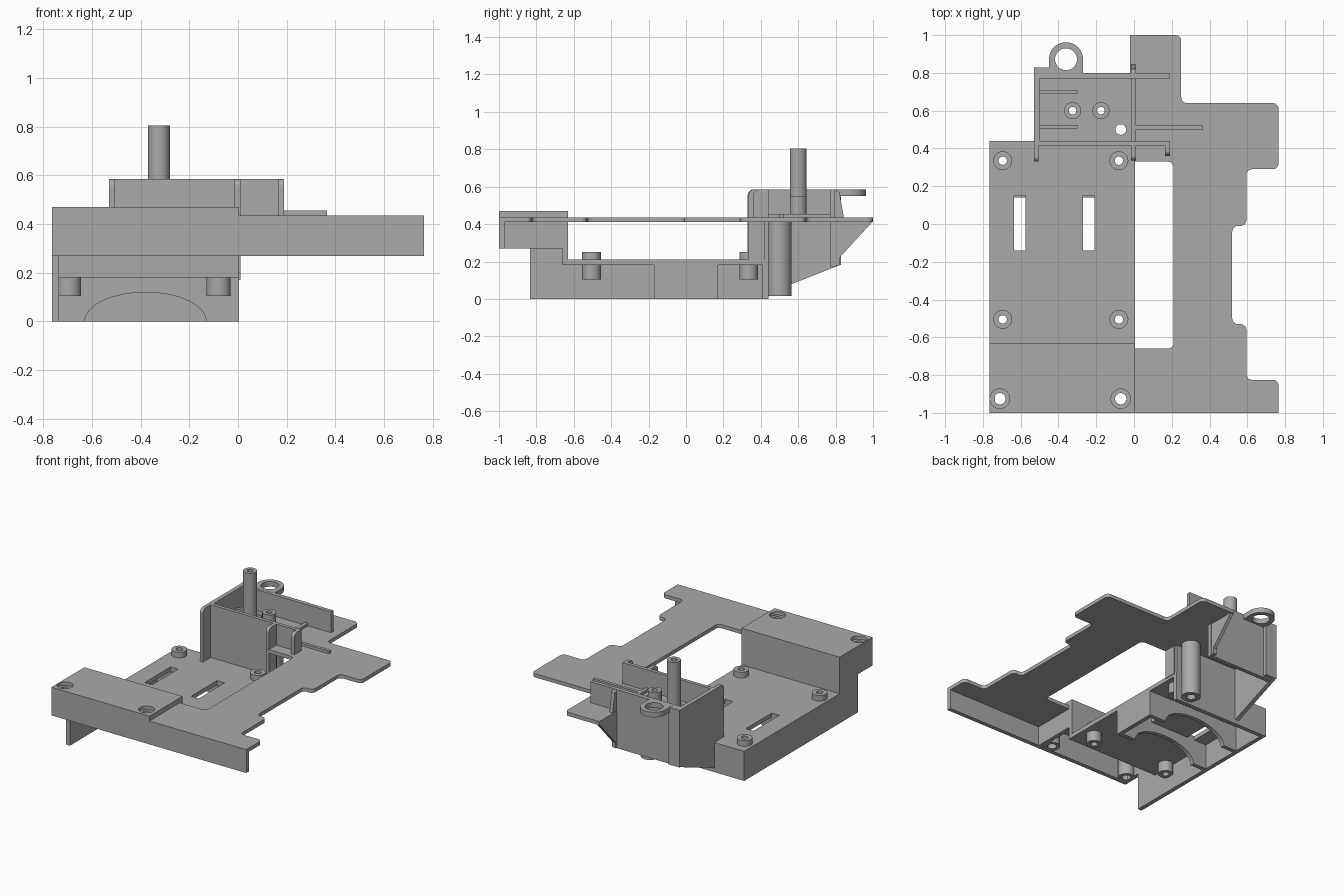
import bpy, bmesh, math
from mathutils import Vector

cube = bpy.data.objects.get("Cube")
if cube:
    bpy.data.objects.remove(cube)

grey = bpy.data.materials.new("plain grey")
grey.use_nodes = True
grey.diffuse_color = (0.4, 0.4, 0.4, 1)
grey.node_tree.nodes["Principled BSDF"].inputs["Base Color"].default_value = (0.4, 0.4, 0.4, 1)


def add_object(name, bm):
    bmesh.ops.recalc_face_normals(bm, faces=bm.faces)
    mesh = bpy.data.meshes.new(name)
    bm.to_mesh(mesh)
    bm.free()
    mesh.materials.append(grey)
    obj = bpy.data.objects.new(name, mesh)
    bpy.context.collection.objects.link(obj)
    return obj


def prism(name, points, lo, hi, axis="z", round_if=None, radius=0.03):
    """Extrude a flat outline along one axis, rounding the chosen corners."""
    place = {"x": lambda a, b, d: (d, a, b),
             "y": lambda a, b, d: (a, d, b),
             "z": lambda a, b, d: (a, b, d)}[axis]
    bm = bmesh.new()
    face = bm.faces.new([bm.verts.new(place(a, b, lo)) for a, b in points])
    new = bmesh.ops.extrude_face_region(bm, geom=[face])["geom"]
    shift = Vector(place(0, 0, hi - lo))
    bmesh.ops.translate(bm, verts=[v for v in new if isinstance(v, bmesh.types.BMVert)], vec=shift)
    if round_if:
        edges = [e for e in bm.edges
                 if abs((e.verts[0].co - e.verts[1].co).normalized().dot(shift.normalized())) > 0.99
                 and round_if(e.verts[0].co)]
        bmesh.ops.bevel(bm, geom=edges, offset=radius, segments=5, profile=0.5, affect="EDGES")
    return add_object(name, bm)


def box(name, x0, x1, y0, y1, z0, z1):
    return prism(name, [(x0, y0), (x1, y0), (x1, y1), (x0, y1)], z0, z1)


def tube(name, x, y, z0, z1, outer, inner, sides=32):
    """Round post with a hole all the way through."""
    bm = bmesh.new()
    rings = []
    for r, z in ((outer, z0), (outer, z1), (inner, z1), (inner, z0)):
        rings.append([bm.verts.new((x + r * math.cos(2 * math.pi * i / sides),
                                    y + r * math.sin(2 * math.pi * i / sides), z))
                      for i in range(sides)])
    for k in range(4):
        a, b = rings[k], rings[(k + 1) % 4]
        for i in range(sides):
            j = (i + 1) % sides
            bm.faces.new((a[i], a[j], b[j], b[i]))
    obj = add_object(name, bm)
    bpy.context.view_layer.objects.active = obj
    bpy.ops.object.select_all(action="DESELECT")
    obj.select_set(True)
    bpy.ops.object.shade_smooth_by_angle(angle=math.radians(35))
    return obj


def circle(x, y, r, sides=32):
    return [(x + r * math.cos(2 * math.pi * i / sides), y + r * math.sin(2 * math.pi * i / sides))
            for i in range(sides)]


def cut(obj, cutters):
    """Subtract the cutters, then remove them."""
    for c in cutters:
        c.hide_render = True
        mod = obj.modifiers.new("cut", "BOOLEAN")
        mod.operation = "DIFFERENCE"
        mod.solver = "EXACT"
        mod.object = c
    graph = bpy.context.evaluated_depsgraph_get()
    mesh = bpy.data.meshes.new_from_object(obj.evaluated_get(graph))
    obj.modifiers.clear()
    obj.data = mesh
    for c in cutters:
        bpy.data.objects.remove(c)


T = 0.03          # wall thickness
L = -0.765        # outer left edge of the tray

# Upper deck with stepped outline
deck_outline = [(0, -1), (0.765, -1), (0.765, -0.825), (0.595, -0.825), (0.595, -0.53),
                (0.52, -0.53), (0.52, -0.01), (0.595, -0.01), (0.595, 0.29), (0.765, 0.29),
                (0.765, 0.64), (0.25, 0.64), (0.25, 1), (-0.02, 1), (-0.02, 0.8),
                (-0.53, 0.8), (-0.53, 0.44), (0, 0.44), (0, 0.33), (0.21, 0.33),
                (0.21, -0.66), (0, -0.66)]
deck = prism("deck", deck_outline, 0.41, 0.436,
             round_if=lambda p: p.x > 0.1 and not (p.x > 0.7 and p.y < -0.9))
cut(deck, [prism("hole", circle(x, 0.6, 0.02), 0.3, 0.6) for x in (-0.325, -0.175)]
    + [prism("hole", circle(-0.07, 0.5, 0.028), 0.3, 0.6)])
box("deck_front_wall", 0, 0.765, -1, -1 + T, 0.27, 0.412)

# Raised front box, open below
lid = box("front_box_lid", L, 0.005, -1, -0.63, 0.44, 0.47)
front_bosses = [(-0.71, -0.925), (-0.07, -0.925)]
cut(lid, [prism("hole", circle(x, y, 0.052), 0.4, 0.5) for x, y in front_bosses])
for x, y in front_bosses:
    tube("front_box_boss", x, y, 0.27, 0.445, 0.055, 0.03)
box("front_box_front_wall", L, 0.005, -1, -1 + T, 0.27, 0.44)
box("front_box_inner_wall", 0.005 - T, 0.005, -1 + T, -0.63, 0.27, 0.44)
box("front_box_back_wall", L, 0.005, -0.66, -0.63, 0.18, 0.44)

# Tray floor with slots and screw bosses
tray = box("tray_floor", L, 0.005, -0.66, 0.44, 0.18, 0.21)
bosses = [(x, y) for x in (-0.695, -0.08) for y in (-0.505, 0.335)]
cut(tray, [box("slot", x, x + 0.06, -0.14, 0.15, 0.1, 0.3) for x in (-0.635, -0.27)]
    + [prism("hole", circle(x, y, 0.04), 0.1, 0.3) for x, y in bosses])
for x, y in bosses:
    tube("tray_boss", x, y, 0.105, 0.25, 0.05, 0.022)

# Walls beneath the tray
prism("tray_outer_wall", [(-1 + T, 0.27), (-0.835, 0.27), (-0.835, 0), (0.44, 0),
                          (0.44, 0.21), (-0.63, 0.21), (-0.63, 0.44), (-1 + T, 0.44)],
      L, L + T, "x")
box("tray_back_wall", L + T, 0.005, 0.44 - T, 0.44, 0, 0.18)
box("tray_inner_wall", 0.005 - T, 0.005, -0.17, 0.17, 0, 0.18)
arch = [(-0.38 + 0.25 * math.cos(math.pi * i / 16), 0.12 * math.sin(math.pi * i / 16))
        for i in range(17)]
for y in (-0.17, 0.17 - T):
    prism("arched_rib", [(0.005 - T, 0)] + arch + [(L + T, 0), (L + T, 0.18), (0.005 - T, 0.18)],
          y, y + T, "y")

# Rear bay: front wall with upright flanges
box("bay_front_wall", -0.53, 0.0, 0.415, 0.44, 0.2, 0.585)
box("bay_front_wall_extension", 0, 0.19, 0.415, 0.44, 0.436, 0.585)
for x, y, z in ((-0.53, 0.33, 0.2), (-0.015, 0.335, 0.2), (0.165, 0.36, 0.43)):
    prism("bay_flange", [(y, z), (0.42, z), (0.42, 0.585), (y, 0.585)], x, x + 0.025, "x",
          round_if=lambda p, y=y: p.z > 0.5 and p.y < y + 0.01)

# Rear bay: side wall, back wall and supports
prism("bay_side_wall", [(0.44, 0.03), (0.82, 0.18), (0.82, 0.585), (0.44, 0.585)],
      -0.53, -0.5, "x")
box("bay_back_wall", -0.5, 0.01, 0.77, 0.8, 0.17, 0.585)
box("bay_back_wall_extension", 0.01, 0.19, 0.77, 0.797, 0.436, 0.585)
box("bay_back_corner", -0.53, -0.44, 0.77, 0.828, 0.18, 0.585)
prism("rear_gusset", [(0.77, 0.17), (0.82, 0.18), (0.82, 0.22), (0.995, 0.41), (0.77, 0.41)],
      -0.02, 0.005, "x")
prism("rear_fin", [(0.79, 0.43), (0.845, 0.43), (0.82, 0.57), (0.79, 0.585)], -0.015, 0.01, "x")

# Low stiffening ribs on the deck
box("deck_rib", 0, 0.365, 0.5, 0.522, 0.43, 0.455)
box("deck_rib", -0.015, 0.01, 0.44, 0.77, 0.43, 0.455)
for y in (0.505, 0.69):
    box("deck_rib", -0.5, -0.3, y, y + 0.02, 0.43, 0.455)

# Eyelet on the back wall
outline = [(-0.36 + 0.09 * math.cos(math.pi * i / 24), 0.872 + 0.09 * math.sin(math.pi * i / 24))
           for i in range(25)]
eyelet = prism("eyelet", outline + [(-0.45, 0.79), (-0.27, 0.79)], 0.55, 0.586)
cut(eyelet, [prism("hole", circle(-0.36, 0.872, 0.058), 0.5, 0.7)])

# Round posts
tube("tall_post", -0.325, 0.6, 0.43, 0.805, 0.045, 0.02)
tube("short_post", -0.175, 0.6, 0.43, 0.55, 0.045, 0.02)
tube("lower_post", -0.07, 0.5, 0.015, 0.42, 0.063, 0.03)
